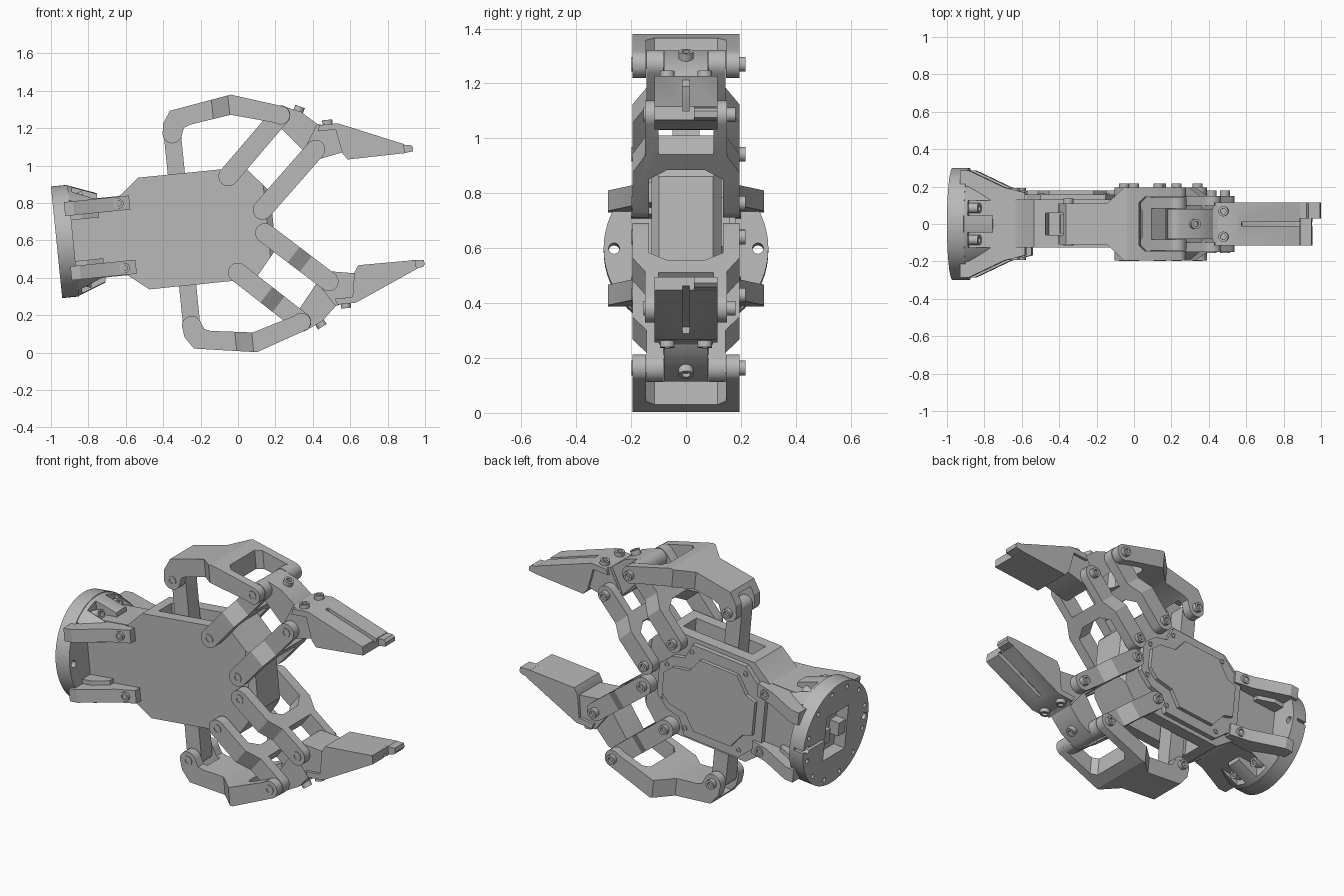
import bpy, bmesh, math
from mathutils import Matrix, Vector

cube = bpy.data.objects.get("Cube")
if cube:
    bpy.data.objects.remove(cube, do_unlink=True)

grey = bpy.data.materials.new("machined_grey")
grey.use_nodes = True
COLOUR = (0.48, 0.48, 0.48, 1)
grey.diffuse_color = COLOUR
grey.node_tree.nodes["Principled BSDF"].inputs["Base Color"].default_value = COLOUR

# Everything is built along a straight gripper axis (x), then tilted into place
PLACE = Matrix.Translation((-0.97, 0, 0.59)) @ Matrix.Rotation(math.radians(-5.77), 4, 'Y')
FLIP = Matrix.Scale(-1, 4, (0, 0, 1))
parts = []


def to_object(name, bm):
    bmesh.ops.recalc_face_normals(bm, faces=bm.faces)
    me = bpy.data.meshes.new(name)
    bm.to_mesh(me)
    bm.free()
    ob = bpy.data.objects.new(name, me)
    bpy.context.collection.objects.link(ob)
    return ob


def prism(name, pts, lo, hi, axis='Y'):
    """Outline in (x, z) pushed along y, or in (x, y) pushed along z."""
    side = axis == 'Y'
    bm = bmesh.new()
    f = bm.faces.new([bm.verts.new((a, lo, b) if side else (a, b, lo)) for a, b in pts])
    new = bmesh.ops.extrude_face_region(bm, geom=[f])["geom"]
    move = (0, hi - lo, 0) if side else (0, 0, hi - lo)
    bmesh.ops.translate(bm, vec=move, verts=[g for g in new if isinstance(g, bmesh.types.BMVert)])
    return to_object(name, bm)


def box(name, x0, x1, y0, y1, z0, z1):
    return prism(name, [(x0, z0), (x1, z0), (x1, z1), (x0, z1)], y0, y1)


def cone(name, x0, x1, r0, r1, y=0, z=0, n=64):
    bm = bmesh.new()
    bmesh.ops.create_cone(bm, cap_ends=True, segments=n, radius1=r0, radius2=r1, depth=x1 - x0)
    bm.transform(Matrix.Translation(((x0 + x1) / 2, y, z)) @ Matrix.Rotation(math.pi / 2, 4, 'Y'))
    return to_object(name, bm)


def combine(ob, other, op='DIFFERENCE'):
    mod = ob.modifiers.new("cut", 'BOOLEAN')
    mod.operation, mod.object, mod.solver = op, other, 'EXACT'
    dg = bpy.context.evaluated_depsgraph_get()
    me = bpy.data.meshes.new_from_object(ob.evaluated_get(dg))
    ob.modifiers.clear()
    ob.data = me
    bpy.data.objects.remove(other, do_unlink=True)


def finish(ob, pair=False):
    obs = [ob]
    if pair:
        low = ob.copy()
        low.data = ob.data.copy()
        low.data.transform(FLIP)
        low.data.flip_normals()
        bpy.context.collection.objects.link(low)
        low.name, ob.name = "lower_" + ob.name, "upper_" + ob.name
        obs.append(low)
    for o in obs:
        o.data.transform(PLACE)
        o.data.materials.clear()
        o.data.materials.append(grey)
        parts.append(o)


def arc(c, r, a0, a1, n=12):
    angles = [math.radians(a0 + (a1 - a0) * i / n) for i in range(n + 1)]
    return [(c[0] + r * math.cos(a), c[1] + r * math.sin(a)) for a in angles]


def both(half):
    """Mirror a half outline across its second coordinate."""
    return half + [(a, -b) for a, b in reversed(half)]


def bolt(name, base, axis, r=0.027, h=0.025, pair=True):
    """Socket head screw rising from base along axis."""
    bm = bmesh.new()
    bmesh.ops.create_cone(bm, cap_ends=True, segments=24, radius1=r, radius2=r, depth=h + 0.03)
    top = max(bm.faces, key=lambda f: f.calc_center_median().z)
    bmesh.ops.inset_region(bm, faces=[top], thickness=r * 0.45)
    inner = bmesh.ops.extrude_face_region(bm, geom=[top])["geom"]
    bmesh.ops.delete(bm, geom=[top], context='FACES')
    bmesh.ops.translate(bm, vec=(0, 0, -0.015), verts=[g for g in inner if isinstance(g, bmesh.types.BMVert)])
    spin = Vector(axis).to_track_quat('Z', 'Y').to_matrix().to_4x4()
    bm.transform(Matrix.Translation(base) @ spin @ Matrix.Translation((0, 0, (h - 0.03) / 2)))
    finish(to_object(name, bm), pair)


# Joint centres of the upper finger, in the gripper's side plane
A, B, C, D, E = (0.948, 0.258), (1.113, 0.062), (1.26, 0.556), (1.427, 0.354), (0.674, 0.516)

# Round mounting flange with a socket, a clamp slit and a ring of screw holes
flange = cone("mounting_flange", 0, 0.09, 0.3, 0.3)
combine(flange, box("socket", -0.1, 0.07, -0.1, 0.1, -0.13, 0.13))
combine(flange, box("slit", -0.1, 0.06, 0.05, 0.4, -0.008, 0.008))
for i in range(12):
    a = math.radians(30 * i + 15)
    combine(flange, cone("hole", -0.1, 0.04, 0.013, 0.013, 0.265 * math.cos(a), 0.265 * math.sin(a), 12))
for s in (-1, 1):
    combine(flange, cone("hole", -0.1, 0.2, 0.02, 0.02, 0.262 * s, 0, 16))
finish(flange)
for s in (-1, 1):
    finish(box("socket_key", 0.01, 0.08, *sorted((0.04 * s, 0.101 * s)), -0.04, 0.04))

# Tapered shoulders above and below the neck, with screw pockets
shoulder = cone("flange_shoulder", 0.08, 0.24, 0.3, 0.24)
keep = prism("keep", [(0, -0.2), (0.15, -0.2), (0.3, -0.13), (0.3, 0.13), (0.15, 0.2), (0, 0.2)], 0.11, 0.4, 'Z')
combine(shoulder, keep, 'INTERSECT')
for s in (-1, 1):
    combine(shoulder, box("pocket", 0.11, 0.4, *sorted((0.045 * s, 0.125 * s)), 0.2, 0.5))
finish(shoulder, True)
finish(box("neck_cap", 0.08, 0.41, -0.115, 0.115, 0.08, 0.213), True)
for s in (-1, 1):
    bolt("flange_screw", (0.14, 0.085 * s, 0.225), (1, 0, 0.35), h=0.03)
    # Side ribs that clamp the palm to the flange
    rib = [(0.06, 0.1), (0.06, 0.285), (0.11, 0.285), (0.3, 0.195), (0.41, 0.168), (0.41, 0.1)]
    finish(prism("clamp_rib", [(x, y * s) for x, y in rib], 0.135, 0.21, 'Z'), True)
    bolt("clamp_screw", (0.35, 0.178 * s, 0.173), (0, s, 0), h=0.014)

# Palm housing with chamfered nose and a slot for each driver arm
palm = prism("palm_housing", both([(0.08, 0.124), (0.36, 0.213), (0.468, 0.3), (1.04, 0.3), (1.163, 0.155)]), -0.125, 0.13)
combine(palm, prism("nose_plan", both([(0, 0.2), (1.04, 0.2), (1.13, 0.125), (1.2, 0.07)]), -0.5, 0.5, 'Z'), 'INTERSECT')
for s in (-1, 1):
    combine(palm, box("driver_slot", 0.53, 0.98, -0.06, 0.06, *sorted((0.12 * s, 0.5 * s))))
finish(palm)

# Stepped cover on the back of the palm
finish(prism("back_cover", both([(0.36, 0.19), (0.42, 0.2), (0.5, 0.275), (0.85, 0.275), (0.89, 0.18),
                                 (0.97, 0.16), (1.045, 0.09)]), 0.12, 0.158))
finish(prism("raised_cover_panel", both([(0.41, 0.1), (0.47, 0.12), (0.54, 0.215), (0.78, 0.215), (0.84, 0.13),
                                         (0.95, 0.11), (1.0, 0.06)]), 0.15, 0.18))
for x, z in ((0.5, 0.23), (0.85, 0.23), (1.0, 0.1)):
    bolt("cover_screw", (x, 0.155, z), (0, 1, 0), r=0.016, h=0.008)

# Driver arms that slide out of the palm
finish(prism("driver_arm", arc(E, 0.046, 0, 180) + [(0.628, 0.08), (0.72, 0.08)], -0.05, 0.05), True)

# Outer coupler: narrow fork at the driver, wide fork at the knuckle
side = (arc(E, 0.052, 180, 350) + [(0.739, 0.541), (0.772, 0.554), (0.996, 0.585), (1.225, 0.519)]
        + arc(C, 0.05, -120, 60) + [(1.006, 0.692), (0.674, 0.639), (0.63, 0.574)])
coupler = prism("outer_coupler", side, -0.195, 0.195)
combine(coupler, prism("plan", both([(0.5, 0.11), (0.9, 0.11), (0.99, 0.195), (1.5, 0.195)]), 0.3, 0.9, 'Z'), 'INTERSECT')
combine(coupler, box("driver_gap", 0.4, 0.76, -0.058, 0.058, 0.3, 0.615))
combine(coupler, prism("knuckle_gap", both([(1.07, 0.115), (1.1, 0.145), (1.5, 0.145)]), 0.3, 0.9, 'Z'))
finish(coupler, True)


def link(name, p, q, tip_out, tip_in):
    """Cranked bar that straddles the palm at p and the knuckle at q."""
    d = Vector((q[0] - p[0], q[1] - p[1]))
    n = d.length
    r = 0.052
    bar = prism(name, arc((0, 0), r, 90, 270) + arc((n, 0), r, -90, 90), -0.195, 0.195)
    plan = both([(-0.2, 0.195), (n * 0.45, 0.195), (n * 0.64, tip_out), (n + 0.2, tip_out)])
    combine(bar, prism("plan", plan, -0.3, 0.3, 'Z'), 'INTERSECT')
    combine(bar, prism("palm_gap", both([(-0.3, 0.134), (n * 0.38, 0.134), (n * 0.48, 0.07)]), -0.3, 0.3, 'Z'))
    combine(bar, prism("tip_gap", both([(n * 0.66, tip_in), (n + 0.3, tip_in)]), -0.3, 0.3, 'Z'))
    bar.data.transform(Matrix.Translation((p[0], 0, p[1])) @ Matrix.Rotation(-math.atan2(d.y, d.x), 4, 'Y'))
    finish(bar, True)


link("rear_link", A, C, 0.143, 0.082)
link("front_link", B, D, 0.15, 0.1)

# Pivot screws: raised heads at the back, flush heads at the front
for label, (x, z), y, h in (("rear_link", A, 0.195, 0.022), ("front_link", B, 0.195, 0.022), ("coupler", C, 0.195, 0.022),
                            ("knuckle", D, 0.15, 0.03), ("driver", E, 0.11, 0.025)):
    bolt(label + "_pivot_screw", (x, y, z), (0, 1, 0), h=h)
    bolt(label + "_pivot_nut", (x, -y, z), (0, -1, 0), h=0.004)

# Knuckle joining both links to the fingertip
web = [(1.375, 0.34), (1.215, 0.535)] + arc(C, 0.05, 170, 60, 6) + [(1.37, 0.563), (1.45, 0.49), (1.5, 0.4), (1.43, 0.3)]
finish(prism("knuckle_web", web, -0.08, 0.08), True)
mount = arc(D, 0.055, 160, 270, 8) + [(1.57, 0.325), (1.555, 0.455), (1.45, 0.49)]
finish(prism("knuckle_mount", mount, -0.098, 0.098), True)
bolt("knuckle_screw", (1.355, 0, 0.565), (0.45, 0, 0.9), h=0.03)

# Wedge fingertip with a groove down its back and a small lip
wedge = [(1.45, 0.45), (1.46, 0.482), (1.56, 0.482), (1.9, 0.336), (1.9, 0.287), (1.593, 0.284), (1.568, 0.32), (1.545, 0.45)]
tip = prism("fingertip", wedge, -0.115, 0.115)
groove = [(1.6, 0.6), (1.6, 0.44), (1.87, 0.32), (2.0, 0.32), (2.0, 0.6)]
combine(tip, prism("groove", groove, -0.012, 0.012))
finish(tip, True)
finish(prism("fingertip_lip", [(1.88, 0.335), (1.935, 0.328), (1.947, 0.315), (1.944, 0.292), (1.88, 0.286)], 0.03, 0.115), True)
for s in (-1, 1):
    bolt("fingertip_screw", (1.505, 0.068 * s, 0.482), (0, 0, 1), h=0.024)

# Smooth the round faces and keep the machined edges sharp
bpy.ops.object.select_all(action='DESELECT')
for o in parts:
    o.select_set(True)
bpy.context.view_layer.objects.active = parts[0]
bpy.ops.object.shade_smooth_by_angle(angle=math.radians(25))
